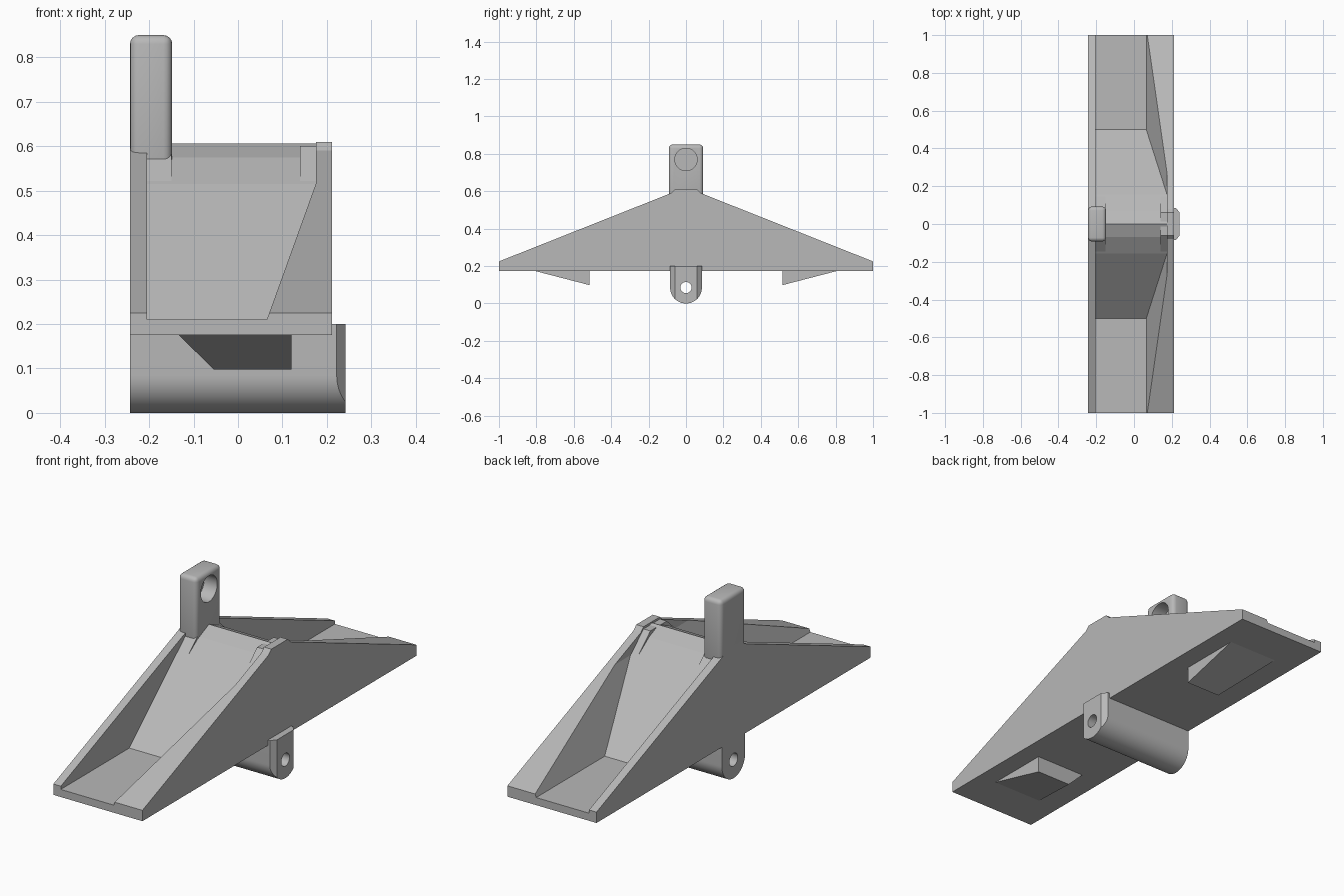
import bpy, bmesh, math
from mathutils import Vector

cube = bpy.data.objects.get("Cube")
if cube:
    bpy.data.objects.remove(cube, do_unlink=True)

grey = bpy.data.materials.new("plain grey")
grey.use_nodes = True
grey.diffuse_color = (0.48, 0.48, 0.48, 1)
grey.node_tree.nodes["Principled BSDF"].inputs["Base Color"].default_value = grey.diffuse_color

X0, X1 = -0.243, 0.212          # outer faces of the body
BASE, FLOOR, TOP = 0.175, 0.21, 0.61


def finish(name, bm):
    bmesh.ops.recalc_face_normals(bm, faces=bm.faces)
    mesh = bpy.data.meshes.new(name)
    bm.to_mesh(mesh)
    bm.free()
    obj = bpy.data.objects.new(name, mesh)
    bpy.context.collection.objects.link(obj)
    mesh.materials.append(grey)
    return obj


def loft(name, loop_a, loop_b):
    """Solid between two matching loops of points."""
    bm = bmesh.new()
    a = [bm.verts.new(p) for p in loop_a]
    b = [bm.verts.new(p) for p in loop_b]
    bm.faces.new(a)
    bm.faces.new(b)
    for i in range(len(a)):
        j = (i + 1) % len(a)
        bm.faces.new((a[i], a[j], b[j], b[i]))
    return finish(name, bm)


def prism_x(name, yz, x0, x1):
    return loft(name, [(x0, y, z) for y, z in yz], [(x1, y, z) for y, z in yz])


def mirrored(half):
    """Close a left-hand yz outline by reflecting it in y."""
    return half + [(-y, z) for y, z in reversed(half) if y]


def rod(name, z, radius, x0, x1, sides=40):
    ring = [(z_c := 2 * math.pi * i / sides) and (radius * math.cos(z_c), z + radius * math.sin(z_c))
            or (radius, z) for i in range(sides)]
    return prism_x(name, ring, x0, x1)


def apply(obj, mod):
    bpy.context.view_layer.objects.active = obj
    bpy.ops.object.modifier_apply(modifier=mod.name)


def boolean(obj, other, operation):
    mod = obj.modifiers.new("cut", "BOOLEAN")
    mod.operation, mod.object, mod.solver = operation, other, "EXACT"
    apply(obj, mod)
    bpy.data.objects.remove(other, do_unlink=True)


def smooth(obj):
    bpy.ops.object.select_all(action="DESELECT")
    obj.select_set(True)
    bpy.context.view_layer.objects.active = obj
    bpy.ops.object.shade_smooth_by_angle(angle=math.radians(30))


# Body: sloped block hollowed from above, leaving side walls and a double ramp
body = prism_x("body", mirrored([(-1, BASE), (-1, 0.225), (-0.08, 0.59), (-0.06, TOP)]), X0, X1)
hollow = prism_x("hollow", mirrored([(-1.2, 0.9), (-1.2, FLOOR), (-0.5, FLOOR), (-0.155, 0.515),
                                     (-0.07, 0.575), (0, 0.606)]), -0.4, 0.4)
section = [(-0.205, 0.1), (-0.205, 0.8), (0.175, 0.8), (0.175, 0.515), (0.065, FLOOR), (0.065, 0.1)]
channel = loft("channel", [(x, -1.1, z) for x, z in section], [(x, 1.1, z) for x, z in section])
boolean(hollow, channel, "INTERSECT")
boolean(body, hollow, "DIFFERENCE")

# Small gussets where the ramp meets each wall at the ridge
gusset = mirrored([(-0.155, 0.513), (-0.06, 0.6)])
prism_x("right_gusset", gusset, -0.22, -0.15)
prism_x("left_gusset", gusset, 0.14, 0.19)

# Upright tab with softened edges and a blind hole
bm = bmesh.new()
bmesh.ops.create_cube(bm, size=1)
for v in bm.verts:
    v.co = Vector((-0.1955, 0, 0.70)) + Vector((v.co.x * 0.095, v.co.y * 0.184, v.co.z * 0.30))
tab = finish("upright_tab", bm)
bevel = tab.modifiers.new("soft", "BEVEL")
bevel.width, bevel.segments = 0.02, 4
apply(tab, bevel)
boolean(tab, rod("tab_hole", 0.77, 0.06, -0.215, 0), "DIFFERENCE")
smooth(tab)

# Lower pivot: round-bottomed bar with a chamfered end and a pin hole
R = 0.085
outline = [(-R, 0.2)]
outline += [(-R * math.cos(math.pi * i / 32), R - R * math.sin(math.pi * i / 32)) for i in range(33)]
outline += [(R, 0.2)]
narrow = [(max(-0.06, min(0.06, y)), max(z, 0.025) if abs(y) > 0.06 else z) for y, z in outline]
pivot = prism_x("lower_pivot", outline, X0, 0.222)
boolean(pivot, rod("pin_hole", R, 0.03, -0.4, 0.4), "DIFFERENCE")
smooth(pivot)
tip = prism_x("pivot_tip", outline, 0.222, 0.242)
# Taper the tip's sides with two slanted cuts
bm = bmesh.new()
bm.from_mesh(tip.data)
for s in (-1, 1):
    cut = bmesh.ops.bisect_plane(bm, geom=bm.verts[:] + bm.edges[:] + bm.faces[:],
                                 plane_co=(0.242, s * 0.06, 0), plane_no=(0.025, s * 0.02, 0),
                                 clear_outer=True)
    bmesh.ops.edgeloop_fill(bm, edges=[e for e in bm.edges if e.is_boundary])
bmesh.ops.recalc_face_normals(bm, faces=bm.faces)
bm.to_mesh(tip.data)
bm.free()
boolean(tip, rod("tip_hole", R, 0.03, 0, 0.4), "DIFFERENCE")
smooth(tip)

# Wedge feet under both ends
for name, s in (("front_wedge", -1), ("back_wedge", 1)):
    bm = bmesh.new()
    inner, outer, z = s * 0.515, s * 0.82, BASE + 0.002
    for p in ((-0.135, inner, z), (0.12, inner, z), (-0.135, outer, z), (0.12, outer, z),
              (-0.055, inner, 0.098), (0.12, inner, 0.098)):
        bm.verts.new(p)
    bmesh.ops.convex_hull(bm, input=bm.verts[:])
    finish(name, bm)
